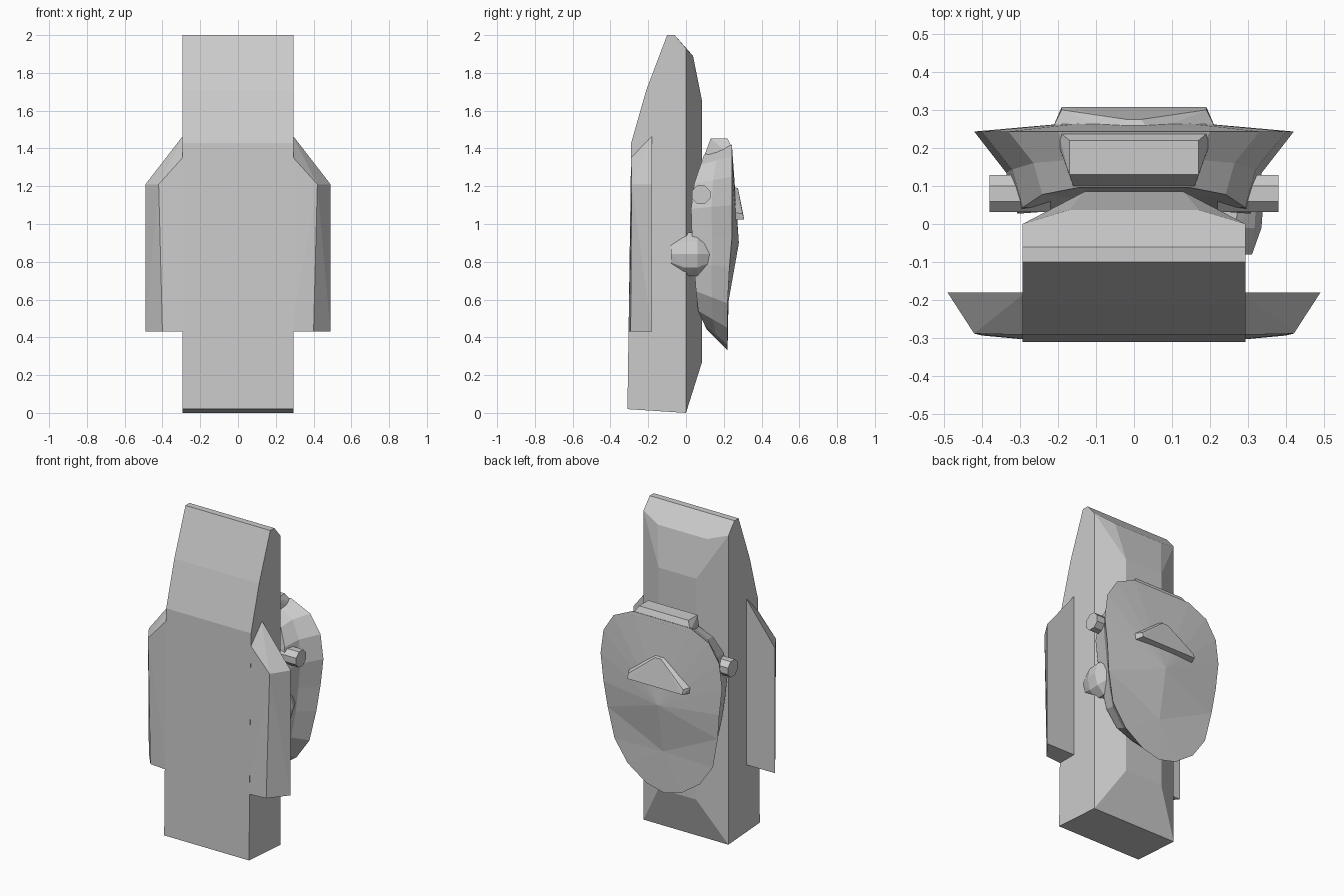
import bpy, bmesh, math
from mathutils import Vector

cube = bpy.data.objects.get("Cube")
if cube:
    bpy.data.objects.remove(cube, do_unlink=True)

grey = bpy.data.materials.new("plain_grey")
grey.use_nodes = True
GREY = (0.6, 0.6, 0.6, 1)
grey.diffuse_color = GREY
grey.node_tree.nodes["Principled BSDF"].inputs["Base Color"].default_value = GREY


def finish(name, bm):
    bmesh.ops.recalc_face_normals(bm, faces=bm.faces[:])
    mesh = bpy.data.meshes.new(name)
    bm.to_mesh(mesh)
    bm.free()
    mesh.materials.append(grey)
    obj = bpy.data.objects.new(name, mesh)
    bpy.context.collection.objects.link(obj)
    return obj


def hull(name, points):
    bm = bmesh.new()
    for p in points:
        bm.verts.new(p)
    bmesh.ops.convex_hull(bm, input=bm.verts[:])
    bmesh.ops.dissolve_limit(bm, angle_limit=0.01, verts=bm.verts[:], edges=bm.edges[:])
    return finish(name, bm)


def both_sides(points):
    return [(s * x, y, z) for s in (1, -1) for x, y, z in points]


def loft(bm, rings):
    for a, b in zip(rings, rings[1:]):
        for i in range(len(a)):
            j = (i + 1) % len(a)
            bm.faces.new((a[i], a[j], b[j], b[i]))


# Tall body: side profile plus a raised panel on the back
W = 0.293
profile = [(0, 1.93), (-0.06, 2), (-0.1, 2), (-0.21, 1.71), (-0.29, 1.43), (-0.31, 0.02), (0, 0)]
panel = [(0.17, 0.037, 1.89), (0.13, 0.085, 1.65), (0.13, 0.085, 0.27)]
bm = bmesh.new()
sides, panels = [], []
for s in (1, -1):
    sides.append([bm.verts.new((s * W, y, z)) for y, z in profile])
    panels.append([bm.verts.new((s * x, y, z)) for x, y, z in panel])
    bm.faces.new(sides[-1])
    top, upper, lower = panels[-1]
    bm.faces.new((sides[-1][0], top, upper))
    bm.faces.new((sides[-1][0], upper, lower, sides[-1][-1]))
(a, b), (p, q) = sides, panels
for i in range(1, 6):
    bm.faces.new((a[i], a[i + 1], b[i + 1], b[i]))
bm.faces.new((a[1], a[0], p[0], q[0], b[0], b[1]))
for i in (0, 1):
    bm.faces.new((p[i], p[i + 1], q[i + 1], q[i]))
bm.faces.new((p[2], a[-1], b[-1], q[2]))
finish("body", bm)

# Flared side plates
wing = [(0.28, -0.304, 0.43), (0.4, -0.293, 0.43), (0.49, -0.18, 0.43), (0.28, -0.18, 0.43),
        (0.42, -0.288, 1.21), (0.49, -0.18, 1.21), (0.285, -0.291, 1.36), (0.285, -0.18, 1.475)]
for s, side in ((1, "left"), (-1, "right")):
    hull(side + "_side_plate", [(s * x, y, z) for x, y, z in wing])

# Oval pod on the back: rim, tapered flank and shallow pointed lid
half = [(0.12, 0.36), (0.25, 0.45), (0.34, 0.58), (0.38, 0.77), (0.4, 0.93),
        (0.42, 1.1), (0.4, 1.25), (0.33, 1.36), (0.2, 1.42)]
outline = [(0, 0.33)] + half + [(-x, z) for x, z in reversed(half)]
depth = [(0.44, 0.11), (0.55, 0.06), (0.95, 0.03), (1.16, 0.025), (1.38, 0.1)]


def front_y(z):
    if z <= depth[0][0]:
        return depth[0][1]
    for (z0, y0), (z1, y1) in zip(depth, depth[1:]):
        if z <= z1:
            return y0 + (y1 - y0) * (z - z0) / (z1 - z0)
    return depth[-1][1]


rim, flank, front = [], [], []
bm = bmesh.new()
for x, z in outline:
    back = 0.22 if z < 0.6 else 0.23 if z < 0.8 else 0.243
    zf = 0.9 + (z - 0.9) * (0.8 if z < 0.9 else 0.9)
    yf = front_y(zf)
    rim.append(bm.verts.new((x, back, z)))
    flank.append(bm.verts.new((x * 0.8, (back + yf) / 2, (z + zf) / 2)))
    front.append(bm.verts.new((x * 0.73, yf, zf)))
loft(bm, [rim, flank, front])
hub = bm.verts.new((0, 0.05, 0.9))
peak = bm.verts.new((0, 0.28, 0.9))
chin = bm.verts.new((0, 0.225, 0.59))
n = len(rim)
for i in range(n):
    j = (i + 1) % n
    bm.faces.new((front[i], front[j], hub))
    low = i < 4 or i >= n - 4
    bm.faces.new((rim[i], rim[j], chin if low else peak))
for k in (4, n - 4):
    bm.faces.new((rim[k], peak, chin))
finish("back_pod", bm)

# Cap on top of the pod
hull("pod_cap", both_sides([(0.2, 0.245, 1.4), (0.17, 0.22, 1.452), (0.17, 0.13, 1.452),
                            (0.16, 0.1, 1.37), (0.21, 0.24, 1.36)]))

# Raised chevron on the lid
hull("lid_chevron", both_sides([(0.21, 0.25, 1.02), (0.19, 0.308, 1.025), (0.215, 0.25, 1.06),
                                (0.19, 0.3, 1.055), (0.04, 0.24, 1.2), (0.02, 0.275, 1.19)]))

# Octagonal pins either side of the pod
for s, side in ((1, "left"), (-1, "right")):
    ring = [(math.tau * (i + 0.5) / 8) for i in range(8)]
    hull(side + "_pin", [(s * x, 0.08 + 0.053 * math.cos(t), 1.155 + 0.053 * math.sin(t))
                         for x in (0.22, 0.38) for t in ring])

# Rounded knob on the left side only
knob = [(-0.08, 0.07, 0.075), (-0.01, 0.095, 0.12), (0.06, 0.1, 0.12), (0.14, 0.06, 0.07)]
hull("side_knob", [(0.24 + rx * math.cos(t), y, 0.84 + rz * math.sin(t))
                   for y, rx, rz in knob for t in [math.tau * i / 10 for i in range(10)]])
